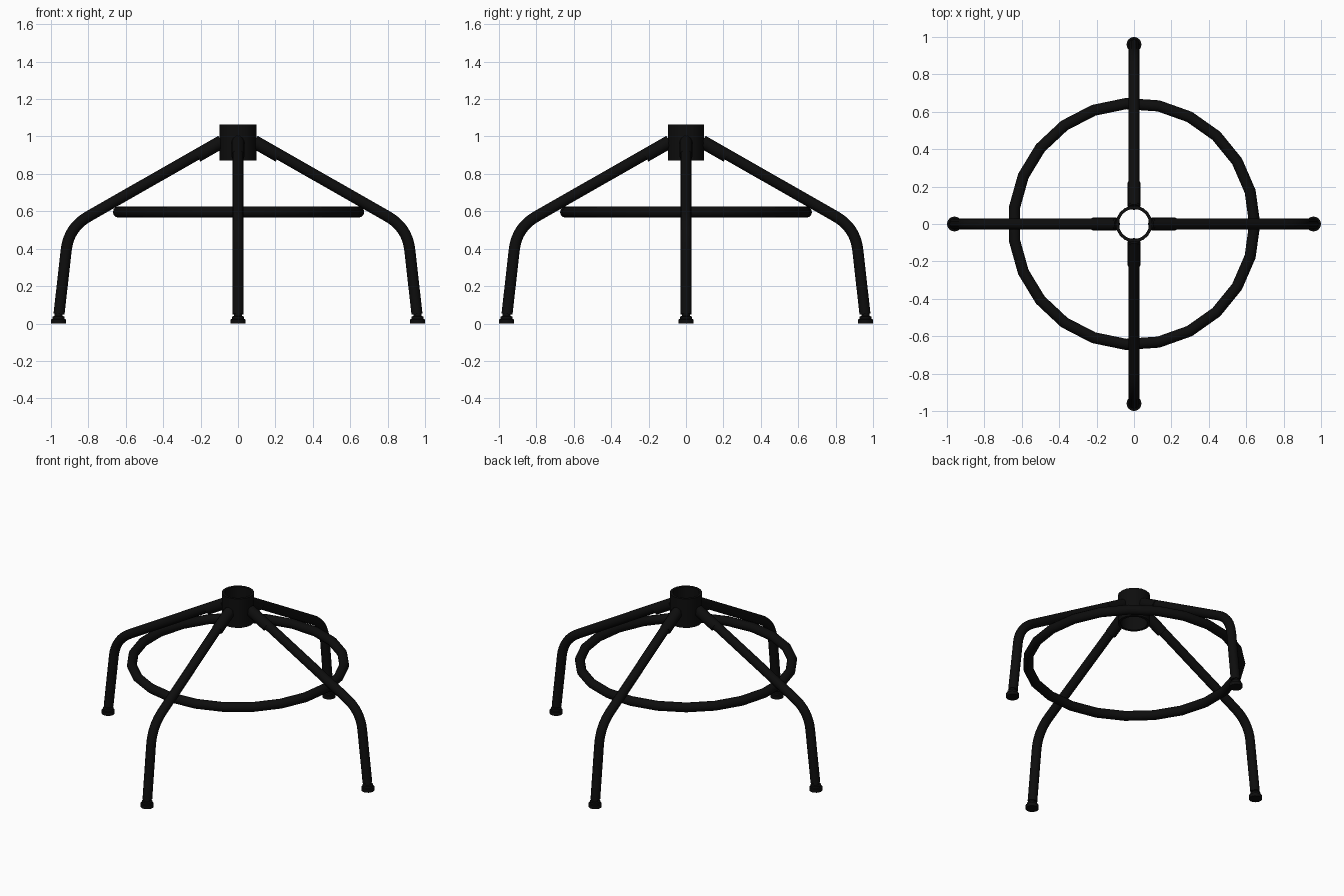
import bpy, bmesh
from math import cos, sin, pi, radians
from mathutils import Vector

if "Cube" in bpy.data.objects:
    bpy.data.objects.remove(bpy.data.objects["Cube"])

black = bpy.data.materials.new("black_paint")
black.diffuse_color = (0.004, 0.004, 0.004, 1)
black.use_nodes = True
black.node_tree.nodes["Principled BSDF"].inputs["Base Color"].default_value = black.diffuse_color


def finish(ob, angle=40):
    ob.data.materials.append(black)
    bpy.ops.object.select_all(action='DESELECT')
    ob.select_set(True)
    bpy.context.view_layer.objects.active = ob
    if ob.type == 'CURVE':
        bpy.ops.object.convert(target='MESH')
    bpy.ops.object.shade_smooth_by_angle(angle=radians(angle))
    return bpy.context.view_layer.objects.active


def tube(name, pts, radius, cyclic=False):
    cu = bpy.data.curves.new(name, 'CURVE')
    cu.dimensions = '3D'
    cu.bevel_depth = radius
    cu.bevel_resolution = 4
    cu.use_fill_caps = not cyclic
    sp = cu.splines.new('POLY')
    sp.points.add(len(pts) - 1)
    for p, co in zip(sp.points, pts):
        p.co = (*co, 1)
    sp.use_cyclic_u = cyclic
    ob = bpy.data.objects.new(name, cu)
    bpy.context.collection.objects.link(ob)
    return finish(ob)


def lathe(name, profile, n, cx=0, closed=False):
    bm = bmesh.new()
    rings = [[bm.verts.new((cx + r * cos(2 * pi * i / n), r * sin(2 * pi * i / n), z))
              for i in range(n)] for r, z in profile]
    pairs = list(zip(rings, rings[1:]))
    if closed:
        pairs.append((rings[-1], rings[0]))
    else:
        bm.faces.new(rings[0])
        bm.faces.new(rings[-1])
    for a, b in pairs:
        for i in range(n):
            j = (i + 1) % n
            bm.faces.new((a[i], a[j], b[j], b[i]))
    bmesh.ops.recalc_face_normals(bm, faces=bm.faces)
    me = bpy.data.meshes.new(name)
    bm.to_mesh(me)
    bm.free()
    ob = bpy.data.objects.new(name, me)
    bpy.context.collection.objects.link(ob)
    return finish(ob)


def leg_z(x):
    return 0.947 - 0.571 * (x - 0.144)


# Open central hub
lathe("hub", [(0.098, 0.872), (0.098, 1.065), (0.081, 1.065), (0.081, 0.872)], 18, closed=True)

# Foot ring, a coarse 23-sided loop
N = 23
tube("foot_ring", [(0.645 * cos(2 * pi * i / N), 0.645 * sin(2 * pi * i / N), 0.596)
                   for i in range(N)], 0.03, True)

# Bent leg: sloping run, rounded corner, near-vertical run
start = Vector((0.09, 0, leg_z(0.09)))
corner = Vector((0.905, 0, leg_z(0.905)))
end = Vector((0.957, 0, 0.05))
a = corner + (start - corner).normalized() * 0.12
b = corner + (end - corner).normalized() * 0.12
bend = [a * (1 - t) ** 2 + corner * 2 * t * (1 - t) + b * t * t for t in [i / 8 for i in range(9)]]
leg = tube("leg", [start] + bend + [end], 0.0295)

# Saddle sleeve under the top of the leg
drop = Vector((-0.003, 0, -0.006))
p0, p1 = 0.1, 0.222
sleeve = tube("leg_sleeve", [Vector((p, 0, leg_z(p))) + drop for p in (p0, p1)], 0.0355)

# Levelling foot with stem
foot = lathe("foot", [(0.04, 0), (0.04, 0.022), (0.032, 0.024), (0.032, 0.038),
                      (0.021, 0.04), (0.021, 0.065)], 16, cx=0.96)

# Repeat around the hub
for part in (leg, sleeve, foot):
    for k in range(1, 4):
        c = part.copy()
        c.rotation_euler.z = k * pi / 2
        bpy.context.collection.objects.link(c)
